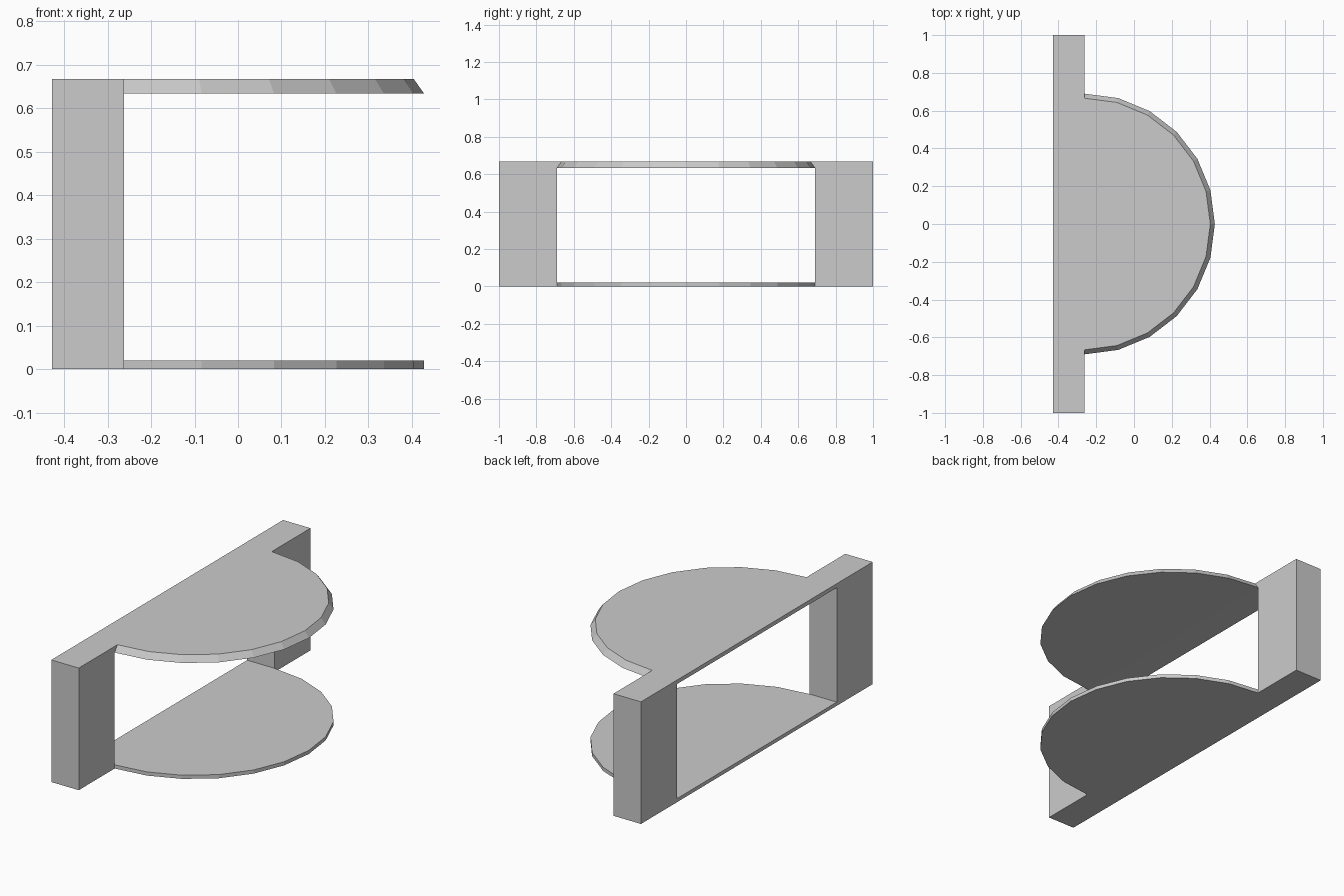
import bpy, bmesh, math

if "Cube" in bpy.data.objects:
    bpy.data.objects.remove(bpy.data.objects["Cube"])

BACK, FRONT = -0.428, -0.262    # depth range of the wall
R, H = 0.69, 0.667              # half-disc radius, total height


def ring(bm, radius, z, z_back):
    pts = [(BACK, -R, z_back), (FRONT, -R, z)]
    for i in range(13):
        a = math.radians(-90 + 15 * i)
        pts.append((FRONT + radius * math.cos(a), radius * math.sin(a), z))
    pts += [(FRONT, R, z), (BACK, R, z_back)]
    return [bm.verts.new(p) for p in pts]


def finish(bm, name):
    bmesh.ops.remove_doubles(bm, verts=bm.verts, dist=1e-4)
    bmesh.ops.recalc_face_normals(bm, faces=bm.faces)
    mesh = bpy.data.meshes.new(name)
    bm.to_mesh(mesh)
    bm.free()
    ob = bpy.data.objects.new(name, mesh)
    bpy.context.collection.objects.link(ob)
    return ob


def slab(name, low, high):
    """Wall strip plus half disc; ends that meet the posts stay open."""
    bm = bmesh.new()
    lo, hi = ring(bm, *low), ring(bm, *high)
    for r in (lo, hi):
        bm.faces.new([r[i] for i in (0, 1, 2, 14, 15, 16)])
        bm.faces.new(r[2:15])
    for i in list(range(1, 15)) + [16]:
        j = (i + 1) % 17
        bm.faces.new((lo[i], lo[j], hi[j], hi[i]))
    return finish(bm, name)


def post(name, side):
    bm = bmesh.new()
    bmesh.ops.create_cube(bm, size=1)
    for v in bm.verts:
        v.co.x = BACK if v.co.x < 0 else FRONT
        v.co.y = side * (R if v.co.y < 0 else 1.0)
        v.co.z = 0 if v.co.z < 0 else H
    return finish(bm, name)


# Balcony floor and bevelled canopy
slab("floor_slab", (R, 0, 0), (R, 0.02, 0.02))
slab("canopy_slab", (R, 0.633, 0.645), (0.666, H, H))

# Wall posts on both sides
post("left_post", -1)
post("right_post", 1)
